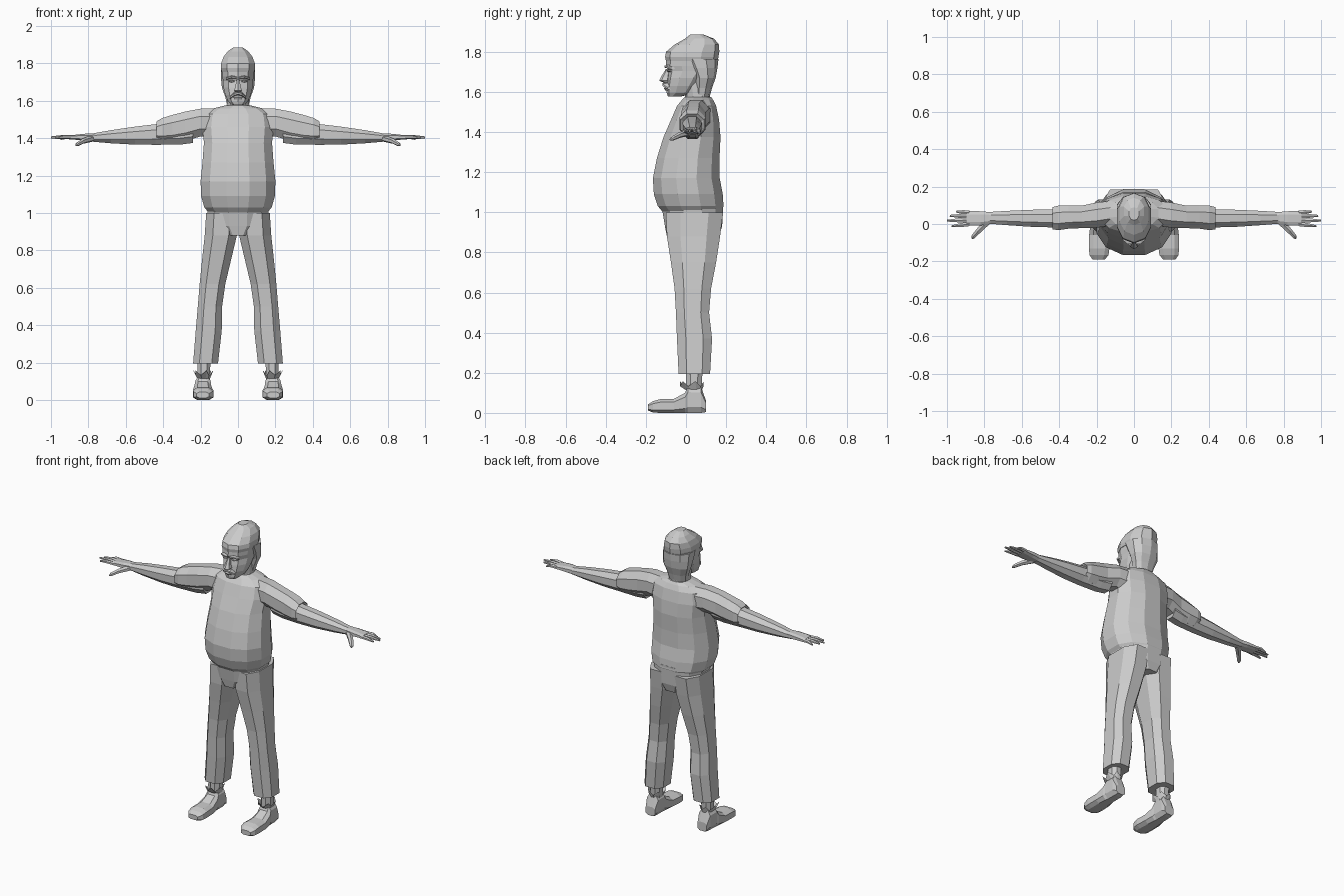
import bpy, bmesh, math
from mathutils import Vector

grey = bpy.data.materials.new("plain grey")
grey.diffuse_color = (0.6, 0.6, 0.6, 1)


def finish(name, bm, mirror=False):
    bmesh.ops.recalc_face_normals(bm, faces=bm.faces)
    me = bpy.data.meshes.new(name)
    bm.to_mesh(me)
    bm.free()
    me.materials.append(grey)
    ob = bpy.data.objects.new(name, me)
    bpy.context.collection.objects.link(ob)
    if mirror:
        ob.modifiers.new("Mirror", 'MIRROR').use_mirror_merge = False
    return ob


def outline(n, power):
    """Rounded-box outline with n sides, filling -1..1 both ways."""
    pts = []
    for i in range(n):
        a = 2 * math.pi * (i + 0.5) / n
        c, s = math.cos(a), math.sin(a)
        pts.append((math.copysign(abs(c) ** power, c), math.copysign(abs(s) ** power, s)))
    mu = max(p[0] for p in pts)
    mv = max(p[1] for p in pts)
    return [(u / mu, v / mv) for u, v in pts]


def loft(name, axis, rings, n=8, power=0.9, mirror=False, caps=True):
    """Each ring: (position on axis, low and high on first other axis, low and high on second)."""
    bm = bmesh.new()
    others = [i for i in range(3) if i != axis]
    loops = []
    for t, a0, a1, b0, b1 in rings:
        loop = []
        for u, v in outline(n, power):
            p = [0, 0, 0]
            p[axis] = t
            p[others[0]] = (a0 + a1) / 2 + u * (a1 - a0) / 2
            p[others[1]] = (b0 + b1) / 2 + v * (b1 - b0) / 2
            loop.append(bm.verts.new(p))
        loops.append(loop)
    for lo, hi in zip(loops, loops[1:]):
        for i in range(n):
            j = (i + 1) % n
            bm.faces.new((lo[i], lo[j], hi[j], hi[i]))
    if caps:
        bm.faces.new(loops[0])
        bm.faces.new(loops[-1])
    return finish(name, bm, mirror)


def upright(name, rows, **kw):
    """Centred stack of rings: (z, half width, front y, back y)."""
    return loft(name, 2, [(z, -w, w, f, b) for z, w, f, b in rows], **kw)


def finger(name, path, n=6):
    """Tapered tube along (point, radius) pairs, mirrored."""
    bm = bmesh.new()
    d = (Vector(path[-1][0]) - Vector(path[0][0])).normalized()
    side = d.cross(Vector((0, 0, 1))).normalized()
    up = side.cross(d)
    loops = []
    for p, r in path:
        loops.append([bm.verts.new(Vector(p) + r * (u * side + v * up)) for u, v in outline(n, 1)])
    for lo, hi in zip(loops, loops[1:]):
        for i in range(n):
            bm.faces.new((lo[i], lo[(i + 1) % n], hi[(i + 1) % n], hi[i]))
    bm.faces.new(loops[0])
    bm.faces.new(loops[-1])
    return finish(name, bm, True)


# Shirt body with round belly, and the hips below its hem
upright("shirt", [(1.0, .155, -.115, .175), (1.03, .18, -.14, .187), (1.09, .197, -.16, .183),
                  (1.17, .2, -.165, .168), (1.27, .19, -.145, .167), (1.375, .182, -.112, .172),
                  (1.46, .19, -.075, .165), (1.53, .18, -.045, .15), (1.56, .13, -.02, .135),
                  (1.575, .07, -.005, .125)], n=12)
upright("hips", [(.88, .09, -.095, .165), (.93, .155, -.105, .18), (1.05, .168, -.125, .187)], n=12)

# Trouser legs
loft("trouser_leg", 2, [(1.0, .004, .17, -.1, .185), (.88, .006, .178, -.095, .17),
                        (.75, .037, .192, -.075, .15), (.62, .068, .205, -.057, .125),
                        (.5, .085, .215, -.05, .115), (.37, .087, .226, -.045, .13),
                        (.195, .107, .24, -.037, .12)], mirror=True, power=.8)

# Ankles, ragged sock tops and shoes
loft("ankle", 2, [(.24, .147, .217, 0, .085), (.1, .15, .215, 0, .075)], mirror=True)
sock = loft("sock_top", 2, [(.115, .15, .217, -.003, .08), (.158, .132, .24, -.03, .088)],
            n=12, mirror=True, caps=False)
for i, v in enumerate(sock.data.vertices):
    if i >= 12 and i % 2:
        v.co.z -= .025
        v.co.x += (.185 - v.co.x) * .25
loft("shoe", 1, [(-.19, .155, .222, .012, .042), (-.165, .136, .238, .002, .058),
                 (-.13, .131, .241, 0, .068), (-.06, .135, .24, 0, .07),
                 (-.005, .143, .233, 0, .1), (.01, .146, .228, 0, .132),
                 (.075, .146, .226, 0, .13), (.1, .152, .218, .004, .06)], mirror=True, power=.65)

# Short puffed sleeves with a turned cuff
loft("sleeve", 0, [(.11, -.005, .125, 1.40, 1.56), (.2, -.02, .115, 1.41, 1.558),
                   (.28, -.022, .098, 1.385, 1.543), (.35, -.025, .098, 1.375, 1.525),
                   (.405, -.033, .098, 1.375, 1.508), (.435, -.028, .09, 1.385, 1.49),
                   (.42, -.012, .075, 1.395, 1.475)], mirror=True)

# Bare arms
loft("arm", 0, [(.24, -.01, .09, 1.375, 1.5), (.31, -.015, .085, 1.366, 1.49),
                (.44, -.018, .078, 1.365, 1.475), (.55, -.015, .076, 1.366, 1.462),
                (.68, -.006, .07, 1.373, 1.443), (.78, .002, .064, 1.382, 1.425)], mirror=True)

# Hands: palm, four fingers and a thumb
loft("palm", 0, [(.765, .003, .063, 1.383, 1.426), (.82, -.008, .068, 1.388, 1.424),
                 (.895, -.008, .07, 1.394, 1.416)], mirror=True, power=.7)
for k, (y0, y1, tip, z) in enumerate([(.0, -.012, .975, 1.402), (.021, .018, 1.0, 1.405),
                                     (.042, .044, .985, 1.403), (.061, .066, .95, 1.396)]):
    finger("finger_%d" % (k + 1), [((.88, y0, 1.405), .0115), (((.88 + tip) / 2, (y0 + y1) / 2, 1.407), .0105),
                                   ((tip, y1, z), .005)])
finger("thumb", [((.785, .012, 1.398), .018), ((.83, -.035, 1.384), .014),
                 ((.858, -.066, 1.368), .011), ((.866, -.078, 1.362), .005)])

# Neck and face
upright("neck", [(1.53, .07, -.012, .125), (1.58, .06, -.005, .12), (1.66, .06, -.02, .12)], n=10)
upright("face", [(1.578, .032, -.09, -.02), (1.595, .052, -.096, .04), (1.63, .068, -.097, .07),
                 (1.67, .078, -.094, .1), (1.705, .08, -.088, .13), (1.73, .083, -.1, .14),
                 (1.77, .085, -.098, .15)], n=10)

# Close cap with a band and a low back flap
upright("cap", [(1.755, .087, -.1, .158), (1.775, .092, -.104, .162), (1.8, .09, -.099, .166),
                (1.835, .078, -.058, .165), (1.865, .054, -.005, .14), (1.885, .026, .02, .09)], n=10)
upright("cap_flap", [(1.575, .058, .035, .118), (1.62, .068, .035, .13), (1.67, .086, .03, .148),
                     (1.72, .091, .0, .157), (1.765, .091, -.03, .162)], n=10)

# Facial features
upright("nose", [(1.646, .014, -.11, -.08), (1.656, .021, -.134, -.08), (1.672, .015, -.126, -.08),
                 (1.715, .008, -.1, -.08)], n=6)
upright("lower_lip", [(1.608, .018, -.104, -.08), (1.618, .024, -.11, -.08),
                      (1.625, .02, -.102, -.08)], n=6)
loft("moustache", 0, [(0, -.118, -.08, 1.632, 1.648), (.022, -.116, -.075, 1.624, 1.644),
                      (.042, -.092, -.065, 1.61, 1.626)], n=6, mirror=True)
loft("brow", 0, [(.008, -.108, -.08, 1.718, 1.73), (.035, -.107, -.07, 1.72, 1.735),
                 (.062, -.084, -.05, 1.712, 1.726)], n=6, mirror=True)
loft("eye", 0, [(.018, -.091, -.075, 1.702, 1.708), (.034, -.095, -.07, 1.698, 1.712),
                (.05, -.086, -.06, 1.702, 1.708)], n=6, mirror=True)
